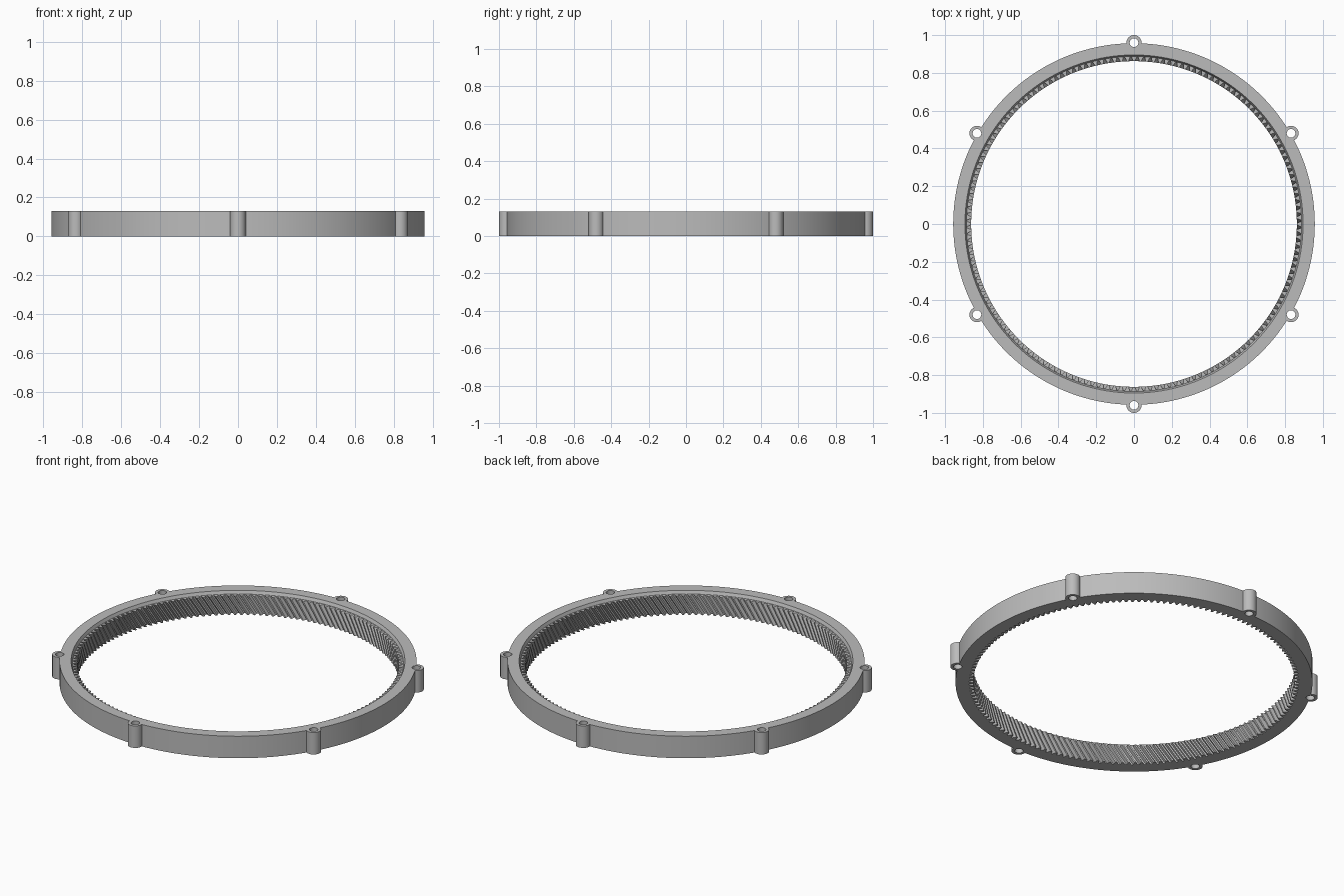
import bpy, bmesh
from math import cos, sin, pi, radians

HEIGHT = 0.13
OUTER_R, RIM_R, LEDGE_R, ROOT_R, TIP_R = 0.957, 0.895, 0.887, 0.884, 0.862
LEDGE_Z = 0.112
TEETH, TWIST_TEETH, LAYERS = 160, 2, 8
LUG_PATH_R, LUG_R, HOLE_R = 0.96, 0.04, 0.023
PITCH = 2 * pi / TEETH
# one tooth: (fraction of the pitch, radius)
TOOTH = [(-0.37, ROOT_R), (-0.13, TIP_R), (0.13, TIP_R), (0.37, ROOT_R)]

default = bpy.data.objects.get("Cube")
if default:
    bpy.data.objects.remove(default, do_unlink=True)

grey = bpy.data.materials.new("light grey")
grey.use_nodes = True
grey.diffuse_color = (0.5, 0.5, 0.5, 1)
grey.node_tree.nodes["Principled BSDF"].inputs["Base Color"].default_value = (0.5, 0.5, 0.5, 1)


def finish(bm, name):
    bmesh.ops.recalc_face_normals(bm, faces=bm.faces)
    mesh = bpy.data.meshes.new(name)
    bm.to_mesh(mesh)
    bm.free()
    mesh.materials.append(grey)
    ob = bpy.data.objects.new(name, mesh)
    bpy.context.collection.objects.link(ob)
    return ob


def ring(bm, z, radius=None, phase=0.0):
    """Loop of vertices: a circle, or the tooth outline when no radius is given."""
    loop = []
    for t in range(TEETH):
        for frac, tooth_r in TOOTH:
            a = (t + frac) * PITCH + phase
            r = radius or tooth_r
            loop.append(bm.verts.new((r * cos(a), r * sin(a), z)))
    return loop


def bridge(bm, a, b):
    n = len(a)
    for i in range(n):
        j = (i + 1) % n
        bm.faces.new((a[i], a[j], b[j], b[i]))


def cylinders(name, radius, z0, z1):
    """Six upright cylinders spaced around the ring."""
    bm = bmesh.new()
    for k in range(6):
        a = radians(30 + 60 * k)
        made = bmesh.ops.create_cone(bm, cap_ends=True, segments=32, radius1=radius,
                                     radius2=radius, depth=z1 - z0)
        bmesh.ops.translate(bm, verts=made["verts"],
                            vec=(LUG_PATH_R * cos(a), LUG_PATH_R * sin(a), (z0 + z1) / 2))
    ob = finish(bm, name)
    ob.hide_render = True
    return ob


# Ring body with bevelled inner rim and helical inner teeth
bm = bmesh.new()
body_loops = [ring(bm, 0, OUTER_R), ring(bm, HEIGHT, OUTER_R),
              ring(bm, HEIGHT, RIM_R), ring(bm, LEDGE_Z, LEDGE_R)]
gear_loops = [ring(bm, LEDGE_Z * k / LAYERS, phase=TWIST_TEETH * PITCH * k / LAYERS)
              for k in range(LAYERS + 1)]
for loops in (body_loops, gear_loops):
    for a, b in zip(loops, loops[1:]):
        bridge(bm, a, b)
bridge(bm, body_loops[0], gear_loops[0])
shift = TWIST_TEETH * len(TOOTH)
ledge = body_loops[-1]
bridge(bm, ledge[shift:] + ledge[:shift], gear_loops[-1])
gear = finish(bm, "ring_gear")

# Bolt lugs joined on, then bolt holes cut through
lugs = cylinders("lugs", LUG_R, 0, HEIGHT)
holes = cylinders("hole_cutters", HOLE_R, -0.1, HEIGHT + 0.1)
bpy.ops.object.select_all(action="DESELECT")
gear.select_set(True)
bpy.context.view_layer.objects.active = gear
for helper, operation in ((lugs, "UNION"), (holes, "DIFFERENCE")):
    mod = gear.modifiers.new(helper.name, "BOOLEAN")
    mod.object = helper
    mod.operation = operation
    mod.solver = "EXACT"
    bpy.ops.object.modifier_apply(modifier=mod.name)
    bpy.data.objects.remove(helper, do_unlink=True)

bpy.ops.object.shade_smooth_by_angle(angle=radians(30))
